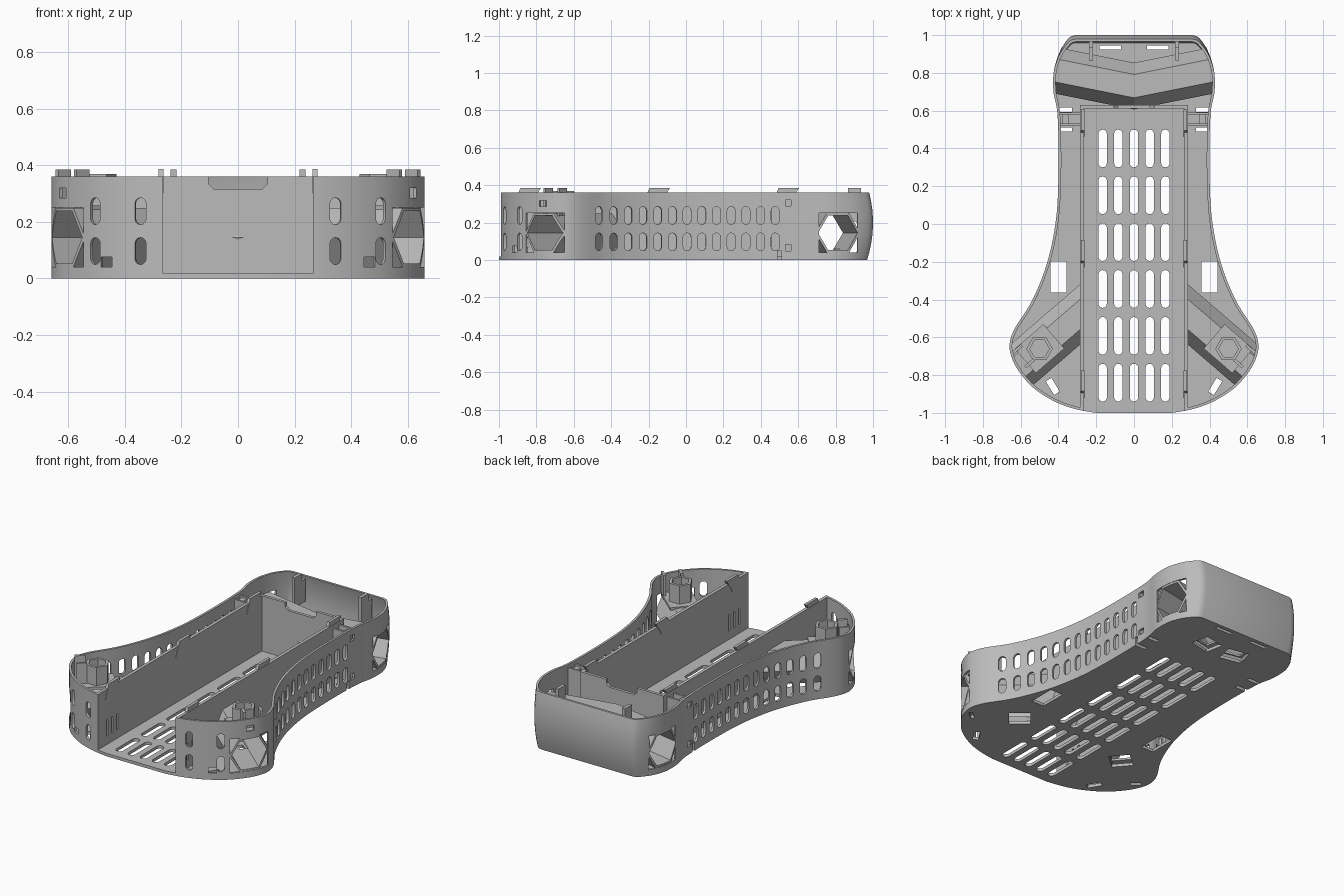
import bpy, bmesh, math
from mathutils import Matrix, Vector

cube = bpy.data.objects.get("Cube")
if cube:
    bpy.data.objects.remove(cube)

grey = bpy.data.materials.new("plain_grey")
grey.use_nodes = True
COLOR = (0.5, 0.5, 0.5, 1)
grey.diffuse_color = COLOR
grey.node_tree.nodes["Principled BSDF"].inputs["Base Color"].default_value = COLOR

H, FLOOR, WALL = 0.36, 0.018, 0.014
INNER = 0.265          # half width of the open channel
TUBE_Z, TUBE_R = 0.145, 0.121


# ---------- helpers ----------
def make(name, bm, smooth=False):
    bmesh.ops.recalc_face_normals(bm, faces=bm.faces)
    mesh = bpy.data.meshes.new(name)
    bm.to_mesh(mesh)
    bm.free()
    mesh.materials.append(grey)
    ob = bpy.data.objects.new(name, mesh)
    bpy.context.collection.objects.link(ob)
    return ob


def prism(bm, pts, depth, mat=Matrix()):
    """Extrude a 2D polygon by +-depth/2 along its local z."""
    rings = [[bm.verts.new(mat @ Vector((x, y, z))) for x, y in pts]
             for z in (-depth / 2, depth / 2)]
    n = len(pts)
    bm.faces.new(rings[0])
    bm.faces.new(rings[1])
    for i in range(n):
        j = (i + 1) % n
        bm.faces.new((rings[0][i], rings[0][j], rings[1][j], rings[1][i]))


def rect(w, h):
    return [(-w / 2, -h / 2), (w / 2, -h / 2), (w / 2, h / 2), (-w / 2, h / 2)]


def stadium(w, h, steps=6):
    r, c = w / 2, h / 2 - w / 2
    arc = [math.pi * i / steps for i in range(steps + 1)]
    return ([(r * math.cos(a), c + r * math.sin(a)) for a in arc] +
            [(-r * math.cos(a), -c - r * math.sin(a)) for a in arc])


def hexagon(r):
    return [(r * math.cos(math.pi * i / 3), r * math.sin(math.pi * i / 3)) for i in range(6)]


def box(bm, x, y, z, size, turn=0):
    mat = Matrix.Translation((x, y, z)) @ Matrix.Rotation(turn, 4, 'Z')
    prism(bm, rect(size[0], size[1]), size[2], mat)


def upright(x, y, z, angle):
    """Frame with local y up and local z pointing along a horizontal angle."""
    return (Matrix.Translation((x, y, z)) @ Matrix.Rotation(angle - math.pi / 2, 4, 'Z')
            @ Matrix.Rotation(math.pi / 2, 4, 'X'))


def boolean(ob, other, op='DIFFERENCE'):
    mod = ob.modifiers.new("cut", 'BOOLEAN')
    mod.operation, mod.object, mod.solver = op, other, 'EXACT'
    bpy.context.view_layer.objects.active = ob
    bpy.ops.object.modifier_apply(modifier=mod.name)


def smooth(ob):
    bpy.ops.object.select_all(action='DESELECT')
    ob.select_set(True)
    bpy.context.view_layer.objects.active = ob
    bpy.ops.object.shade_smooth_by_angle(angle=math.radians(25))


# ---------- outline: half profile, front to back ----------
KEYS = [(.2, -1), (.31, -.98), (.42, -.94), (.53, -.87), (.61, -.78), (.65, -.7), (.658, -.63),
        (.63, -.55), (.55, -.425), (.485, -.28), (.44, -.13), (.41, .05), (.4, .25), (.4, .45),
        (.407, .6), (.425, .69), (.428, .77), (.418, .84), (.39, .92), (.345, .985), (.31, 1)]


def spline(keys, steps=4):
    k = [Vector(p) for p in keys]
    k = [k[0]] + k + [k[-1]]
    out = []
    for a, b, c, d in zip(k, k[1:], k[2:], k[3:]):
        for i in range(steps):
            t = i / steps
            out.append(0.5 * (2 * b + (c - a) * t + (2 * a - 5 * b + 4 * c - d) * t * t
                              + (3 * b - a - 3 * c + d) * t ** 3))
    return out + [k[-1]]


HALF = spline(KEYS)
LOOP = HALF + [Vector((-p.x, p.y)) for p in reversed(HALF)]


def inset(loop, d):
    out = []
    for i, p in enumerate(loop):
        t = (loop[(i + 1) % len(loop)] - loop[i - 1]).normalized()
        out.append(p + Vector((-t.y, t.x)) * d)
    return out


def shell(name, loop, z0, z1, layers=8):
    """Solid with the given outline whose back end bulges at mid height."""
    bm = bmesh.new()
    rings = []
    for k in range(layers + 1):
        z = z0 + (z1 - z0) * k / layers
        ring = []
        for p in loop:
            w = min(1, max(0, (p.y - .8) / .17))
            ring.append(bm.verts.new((p.x, p.y - w * .032 * ((z - .2) / .2) ** 2, z)))
        rings.append(ring)
    for a, b in zip(rings, rings[1:]):
        for i in range(len(loop)):
            j = (i + 1) % len(loop)
            bm.faces.new((a[i], a[j], b[j], b[i]))
    bm.faces.new(rings[0])
    bm.faces.new(rings[-1])
    return make(name, bm)


def wall_at(y):
    """Point and outward angle of the +x wall at a given y."""
    for a, b in zip(HALF, HALF[1:]):
        if a.y <= y <= b.y:
            p = a.lerp(b, (y - a.y) / (b.y - a.y))
            return p.x, math.atan2(a.x - b.x, b.y - a.y)


# ---------- tray ----------
tray = shell("outer_shell", LOOP, 0, H)
envelope = shell("envelope", inset(LOOP, .002), 0, H)
cavity = shell("cavity", inset(LOOP, WALL), FLOOR, H + .04)
boolean(tray, cavity)

front_angle = math.atan2(-.65, .755)
cut, hatch = bmesh.new(), bmesh.new()
box(cut, 0, -.9, FLOOR + .25, (INNER * 2, .5, .5))
for col in range(5):
    for row in range(6):
        prism(cut, stadium(.045, .2), .1, Matrix.Translation((.083 * (col - 2), .4 - .248 * row, 0)))
for s in (1, -1):
    def turned(a):
        return a if s > 0 else math.pi - a
    # wall vents
    for z in (.097, .238):
        for i in range(13):
            y = -.465 + .0785 * i
            x, a = wall_at(y)
            prism(cut, stadium(.043, .095), .08, upright(s * x, y, z, turned(a)))
        for x, y, a in ((.345, -.97, -1.25), (.505, -.89, -.9)):
            prism(cut, stadium(.042, .095), .1, upright(s * x, y, z, turned(a)))
    # latch holes
    for y, z in ((.54, .305), (.54, .065), (-.765, .302), (-.915, .058)):
        x, a = wall_at(y)
        prism(cut, rect(.045, .034), .08, upright(s * x, y, z, turned(a)))
    # corner windows
    prism(cut, rect(.23, .21), .2, upright(s * .64, -.785, TUBE_Z, turned(front_angle)))
    prism(cut, rect(.21, .21), .12, upright(s * .42, .816, TUBE_Z, turned(.2)))
    # floor openings
    box(cut, s * .4, -.28, 0, (.085, .165, .1))
    for y in (.5, .605):
        box(cut, s * .365, y, 0, (.075, .022, .1))
    box(cut, s * .125, .935, 0, (.115, .02, .1))
    box(cut, s * .43, -.86, 0, (.035, .085, .1), -s * .55)
    box(cut, s * .6, -.7, 0, (.02, .06, .1), -s * .86)
    # hatches under the tubes
    box(hatch, s * .37, -.555, .04, (.12, .12, .1), -s * .71)
    box(hatch, s * .1, .755, .04, (.13, .11, .1), s * .2)
cutter, hatches = make("cutter", cut), make("hatch_cutter", hatch)
boolean(tray, cutter)
boolean(tray, hatches)
smooth(tray)


# ---------- hexagonal tubes ----------
def tube(name, path, stretch):
    bm = bmesh.new()
    rings = []
    for r in (TUBE_R, TUBE_R - .014):
        rings.append([[bm.verts.new((x, y + u * stretch, TUBE_Z + v)) for u, v in hexagon(r)]
                      for x, y in path])
    outer, inner = rings
    for i in range(6):
        j = (i + 1) % 6
        for group in rings:
            for a, b in zip(group, group[1:]):
                bm.faces.new((a[i], a[j], b[j], b[i]))
        for e in (0, -1):
            bm.faces.new((outer[e][i], outer[e][j], inner[e][j], inner[e][i]))
    ob = make(name, bm)
    boolean(ob, envelope, 'INTERSECT')
    boolean(ob, hatches)


tube("back_tube", [(-.5, .83), (0, .73), (.5, .83)], 1.02)
for s, side in ((1, "left"), (-1, "right")):
    tube(side + "_front_tube", [(s * .275, -.47), (s * .8, -.922)], 1.32)

# ---------- channel walls ----------
for s, side in ((1, "left"), (-1, "right")):
    bm = bmesh.new()
    box(bm, s * (INNER + .01), -.18, H / 2 + .005, (.02, 1.61, H - .01))
    wall = make(side + "_channel_wall", bm)
    bm = bmesh.new()
    for y in (-.9, -.85, -.8):
        box(bm, s * .27, y, .12, (.1, .015, .1))
    slits = make("slits", bm)
    boolean(wall, slits)
    bpy.data.objects.remove(slits)

    # slanted tabs on the rim
    bm = bmesh.new()
    for y in (-.92, -.23, .46):
        prism(bm, [(y, H - .06), (y + .09, H - .06), (y + .145, .386), (y + .035, .386)], .018,
              Matrix.Translation((s * .272, 0, 0)) @ Matrix(((0, 0, 1, 0), (1, 0, 0, 0),
                                                            (0, 1, 0, 0), (0, 0, 0, 1))))
    box(bm, s * .228, .9, .295, (.02, .07, .18))
    box(bm, s * .228, .94, .27, (.02, .06, .14))
    make(side + "_tabs", bm)

    # screw boss with its seat and prongs
    bm = bmesh.new()
    turn = s * front_angle
    box(bm, s * .5, -.66, .25, (.2, .17, .016), turn)
    for u in (-.05, .05):
        box(bm, s * (.585 + u * .65), -.7 + u * .75, .31, (.06, .016, .15), turn)
    box(bm, s * .363, .555, .28, (.035, .05, .1))
    for y in (.525, .585):
        box(bm, s * .34, y, .19, (.12, .012, .3))
    make(side + "_mounts", bm)
    bm = bmesh.new()
    prism(bm, hexagon(.07), .12, Matrix.Translation((s * .5, -.66, .31)))
    boss = make(side + "_boss", bm)
    bm = bmesh.new()
    prism(bm, hexagon(.052), .3, Matrix.Translation((s * .5, -.66, .41)))
    bore = make("bore", bm)
    boolean(boss, bore)
    bpy.data.objects.remove(bore)

# end wall of the channel with its shallow notch
bm = bmesh.new()
prism(bm, [(-.285, .01), (.285, .01), (.285, H), (.105, H), (.105, .335), (.085, .316),
           (-.085, .316), (-.105, .335), (-.105, H), (-.285, H)], .018,
      upright(0, .62, 0, -math.pi / 2))
make("channel_end_wall", bm)

for helper in (envelope, cavity, cutter, hatches):
    bpy.data.objects.remove(helper)
